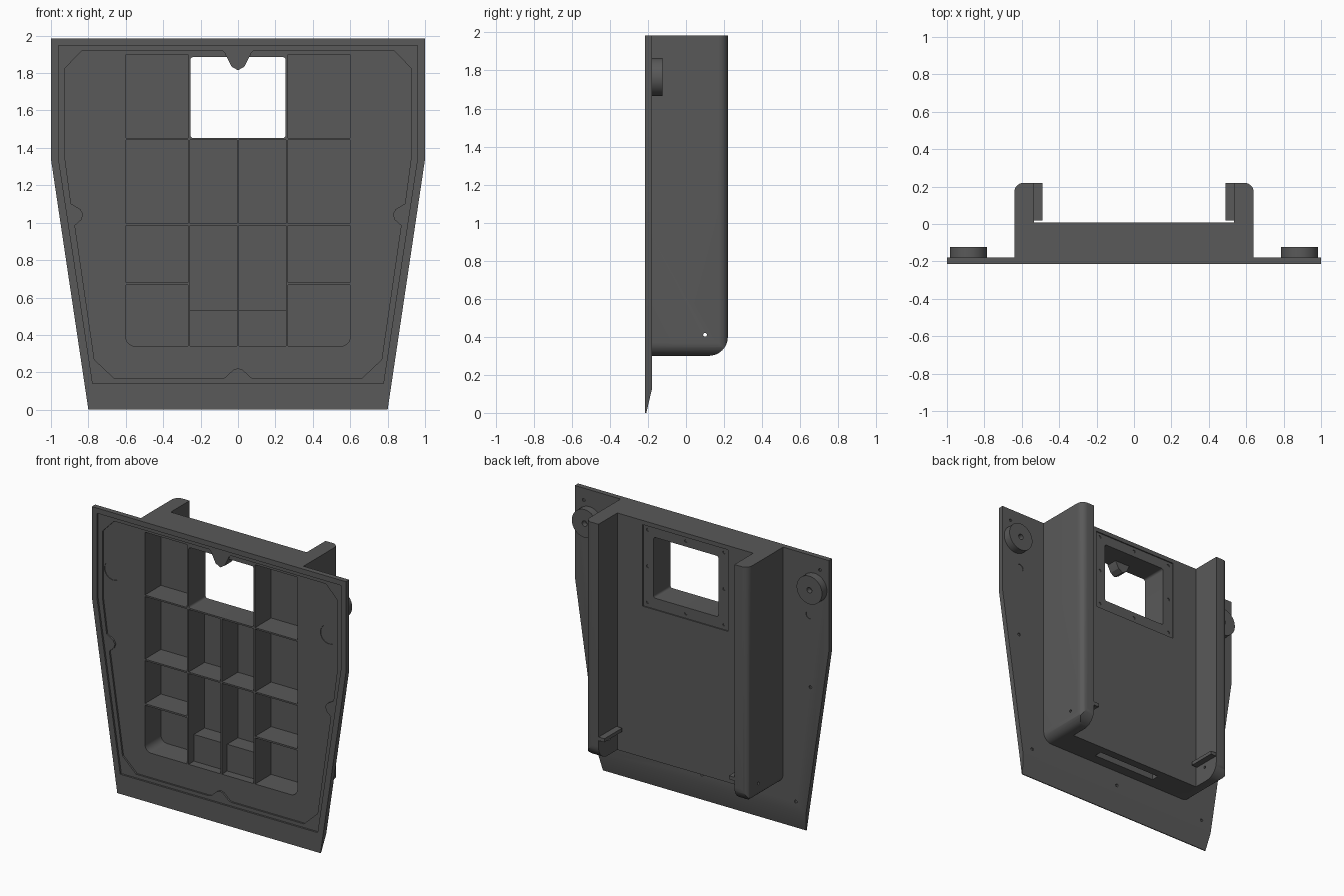
import bpy, bmesh, math

if "Cube" in bpy.data.objects:
    bpy.data.objects.remove(bpy.data.objects["Cube"])

grey = bpy.data.materials.new("dark_grey")
grey.diffuse_color = (0.1, 0.1, 0.1, 1)
grey.use_nodes = True
grey.node_tree.nodes["Principled BSDF"].inputs["Base Color"].default_value = grey.diffuse_color


def place(axis, u, v, t):
    return {"x": (t, u, v), "y": (u, t, v), "z": (u, v, t)}[axis]


def solid(name, prisms):
    """One object made of prisms, each (points, axis, start, end)."""
    bm = bmesh.new()
    for pts, axis, a, b in prisms:
        lo = [bm.verts.new(place(axis, u, v, a)) for u, v in pts]
        hi = [bm.verts.new(place(axis, u, v, b)) for u, v in pts]
        bm.faces.new(lo)
        bm.faces.new(hi[::-1])
        n = len(pts)
        for i in range(n):
            bm.faces.new((lo[i], hi[i], hi[(i + 1) % n], lo[(i + 1) % n]))
    bmesh.ops.recalc_face_normals(bm, faces=bm.faces)
    me = bpy.data.meshes.new(name)
    bm.to_mesh(me)
    bm.free()
    ob = bpy.data.objects.new(name, me)
    bpy.context.collection.objects.link(ob)
    me.materials.append(grey)
    return ob


def combine(ob, tool, op="DIFFERENCE"):
    """Apply a boolean and throw the tool away."""
    mod = ob.modifiers.new("cut", "BOOLEAN")
    mod.operation, mod.object, mod.solver = op, tool, "EXACT"
    bpy.context.view_layer.objects.active = ob
    bpy.ops.object.modifier_apply(modifier=mod.name)
    bpy.data.objects.remove(tool)


def cut(ob, *prisms):
    combine(ob, solid("cutter", prisms))


def rect(u0, u1, v0, v1):
    return [(u0, v0), (u1, v0), (u1, v1), (u0, v1)]


def arc(cx, cy, r, start, end, n=8):
    return [(cx + r * math.cos(math.radians(start + (end - start) * i / n)),
             cy + r * math.sin(math.radians(start + (end - start) * i / n))) for i in range(n + 1)]


def circle(cx, cy, r, n=32):
    return arc(cx, cy, r, 0, 360, n)[:-1]


def flip(pts):
    return [(-u, v) for u, v in pts]


def mirrored(half):
    """Close a right-hand half outline across x = 0."""
    return half + [(-u, v) for u, v in reversed(half) if abs(u) > 1e-6]


FRONT, BACK, TOP = -0.215, -0.178, 1.985
FLOOR, REAR, DEEP = -0.01, 0.008, 0.22

# Front plate with sloped sides and a bottom edge thinned from behind
panel = solid("panel", [(mirrored([(0.8, 0), (1, 1.34), (1, TOP)]), "y", FRONT, BACK)])
cut(panel, ([(FRONT + 0.004, -0.01), (BACK, 0.13), (-0.1, 0.13), (-0.1, -0.01)], "x", -1.2, 1.2))

# Rear housing: U-shaped section with two deep side arms and rounded lower edges
half_u = [(0.64, -0.2)] + arc(0.59, DEEP - 0.05, 0.05, 0, 90) + [(0.535, DEEP), (0.535, REAR)]
housing = solid("housing", [(mirrored(half_u), "z", 0.2, TOP)])
side = [(-0.3, 0.3)] + arc(DEEP - 0.1, 0.4, 0.1, -90, 0, 10) + [(DEEP, 2.1), (-0.3, 2.1)]
combine(housing, solid("side_shape", [(side, "x", -1, 1)]), "INTERSECT")
lower = [(0, 0.3)] + arc(0.57, 0.37, 0.07, -90, 0) + [(0.64, 2.1)]
combine(housing, solid("rear_shape", [(mirrored(lower), "y", -0.5, 0.5)]), "INTERSECT")
combine(panel, housing, "UNION")

# Cover seat: stepped recess in the front, the inner step keeps screw tabs
cut(panel, (mirrored([(0.777, 0.14), (0.96, 1.345), (0.96, 1.948)]), "y", -0.3, -0.202))
seat = ([(0, 0.222), (0.025, 0.213), (0.07, 0.172), (0.09, 0.166), (0.66, 0.166), (0.768, 0.268),
         (0.872, 0.985), (0.838, 1.015), (0.828, 1.045), (0.843, 1.072), (0.893, 1.102),
         (0.926, 1.35), (0.926, 1.825), (0.834, 1.92), (0.085, 1.92), (0.068, 1.905),
         (0.035, 1.835), (0, 1.815)])
cut(panel, (mirrored(seat), "y", -0.3, -0.19))

# Storage cells; the material left between them forms the ribs
cells, shallow = [], []
for mirror in (False, True):
    side_of = flip if mirror else list
    corner = [(0.268, 0.34)] + arc(0.55, 0.39, 0.05, -90, 0) + [(0.6, 0.668), (0.268, 0.668)]
    cells.append((side_of(corner), "y", -0.3, FLOOR))
    for z0, z1 in ((0.68, 0.986), (0.997, 1.442), (1.453, 1.9)):
        cells.append((side_of(rect(0.268, 0.6, z0, z1)), "y", -0.3, FLOOR))
    for z0, z1 in ((0.53, 0.986), (0.997, 1.442)):
        cells.append((side_of(rect(0.006, 0.256, z0, z1)), "y", -0.3, FLOOR))
    shallow.append((side_of(rect(0.006, 0.256, 0.34, 0.54)), "y", -0.3, -0.13))
cut(panel, *cells)
cut(panel, *shallow)

# Window opening, its rear mounting recess, and the slot in the underside
window = (arc(0.24, 1.468, 0.015, -90, 0, 4) + arc(0.24, 1.87, 0.015, 0, 90, 4))
cut(panel, (mirrored(window), "y", -0.3, 0.3))
cut(panel, (rect(-0.335, 0.335, 1.375, 1.955), "y", 0.0, 0.1))
cut(panel, (rect(-0.25, 0.25, 0.2, 0.5), "y", -0.105, -0.05))

# Round recesses at the front, small round recesses at the back, screw holes
holes = []
for s in (-1, 1):
    holes.append((circle(s * 0.85, 1.56, 0.068), "y", -0.3, -0.186))
cut(panel, *holes)
holes = [(circle(0, 0.195, 0.011, 12), "y", -0.196, -0.1)]
for s in (-1, 1):
    holes.append((circle(s * 0.85, 1.56, 0.03, 24), "y", -0.182, -0.1))
    for x, z in ((0.855, 1.045), (0.74, 0.2), (0.93, 1.9)):
        holes.append((circle(s * x, z, 0.011, 12), "y", -0.186, -0.1))
    for z in (1.41, 1.665, 1.925):
        holes.append((circle(s * 0.3, z, 0.011, 12), "y", -0.006, 0.1))
for z in (1.41, 1.925):
    holes.append((circle(0, z, 0.011, 12), "y", -0.006, 0.1))
cut(panel, *holes)

# Pin hole through both arms
cut(panel, (circle(0.1, 0.41, 0.01, 12), "x", -1, 1))

# Screw tab reaching into the window from above
tab = [(0, 1.815), (0.035, 1.835), (0.068, 1.9), (0.068, 1.91)]
parts = [panel, solid("window_tab", [(mirrored(tab), "y", -0.202, -0.12)])]

for s, label in ((-1, "left"), (1, "right")):
    # Round buffer discs on the back of the plate
    disc = solid(label + "_disc", [(circle(s * 0.885, 1.765, 0.1, 48), "y", BACK - 0.004, -0.123)])
    cut(disc, (circle(s * 0.885, 1.765, 0.02, 16), "y", -0.16, 0))
    # Small support ledge on the inside of each arm
    ledge = solid(label + "_ledge", [(rect(min(s * 0.49, s * 0.545), max(s * 0.49, s * 0.545), 0.018, 0.218),
                                      "z", 0.445, 0.47)])
    parts += [disc, ledge]

# Smooth the rounded edges, keep the rest crisp
bpy.ops.object.select_all(action="DESELECT")
for ob in parts:
    ob.select_set(True)
bpy.context.view_layer.objects.active = panel
bpy.ops.object.shade_smooth_by_angle(angle=math.radians(28))
